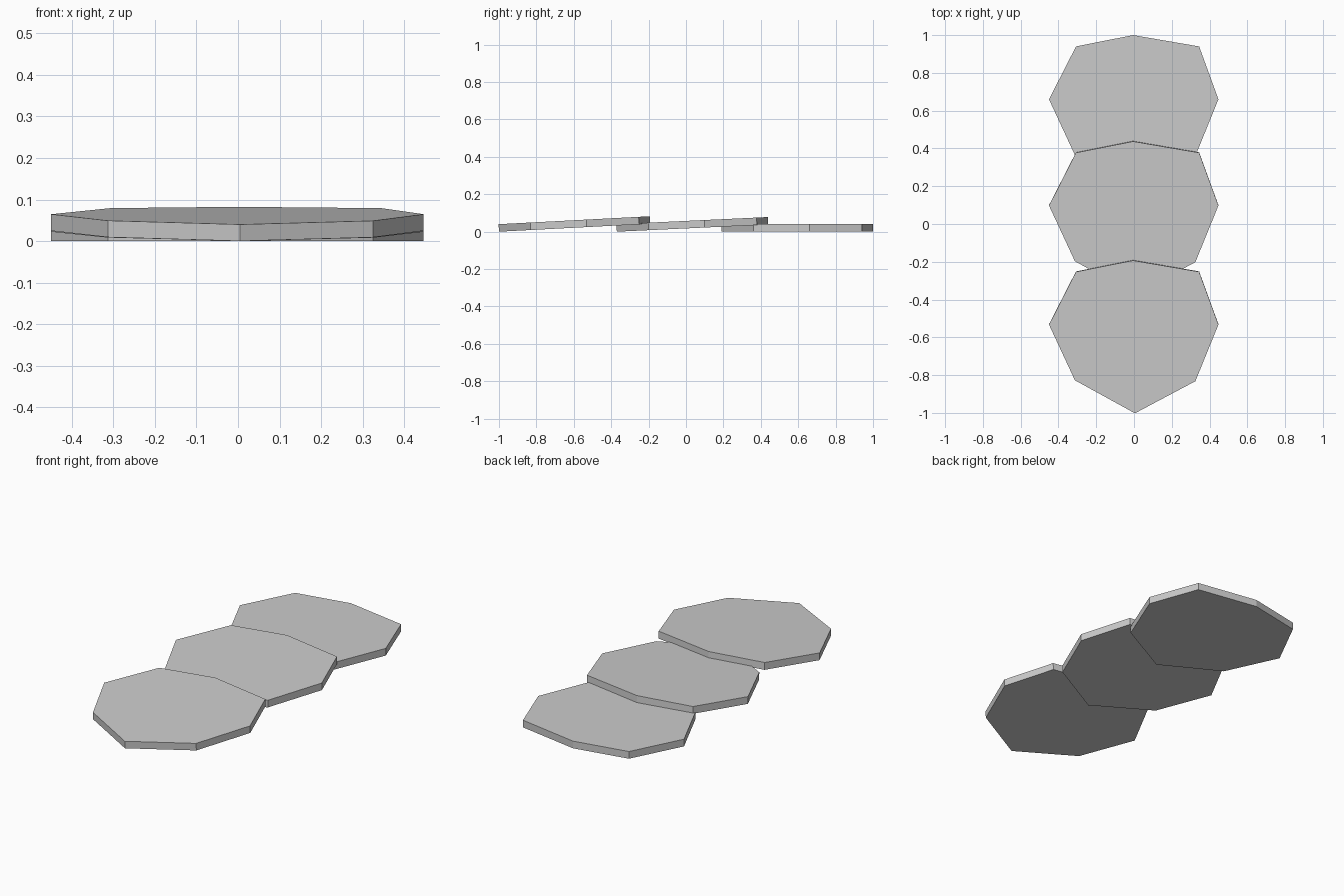
import bpy, bmesh
from math import radians
from mathutils import Matrix

if "Cube" in bpy.data.objects:
    bpy.data.objects.remove(bpy.data.objects["Cube"])

# Outline of one stone, measured from its front tip
OUTLINE = [(0.005, 0), (0.325, 0.17), (0.447, 0.47), (0.345, 0.75),
           (-0.005, 0.81), (-0.307, 0.75), (-0.45, 0.47), (-0.313, 0.175)]
THICK = 0.04


def slab(name, front_y, tilt):
    bm = bmesh.new()
    face = bm.faces.new([bm.verts.new((x, y, 0)) for x, y in OUTLINE])
    ext = bmesh.ops.extrude_face_region(bm, geom=[face])
    top = [g for g in ext["geom"] if isinstance(g, bmesh.types.BMVert)]
    bmesh.ops.translate(bm, verts=top, vec=(0, 0, THICK))
    bmesh.ops.recalc_face_normals(bm, faces=bm.faces)
    # Tilt about the front tip, so the rear edge rests on the next stone
    bmesh.ops.transform(bm, verts=bm.verts,
                        matrix=Matrix.Translation((0, front_y, 0)) @ Matrix.Rotation(radians(tilt), 4, 'X'))
    mesh = bpy.data.meshes.new(name)
    bm.to_mesh(mesh)
    bm.free()
    obj = bpy.data.objects.new(name, mesh)
    bpy.context.collection.objects.link(obj)


# Three overlapping slabs, front to back
slab("front_slab", -1.0, 3.0)
slab("middle_slab", -0.37, 2.7)
slab("back_slab", 0.19, 0.0)
